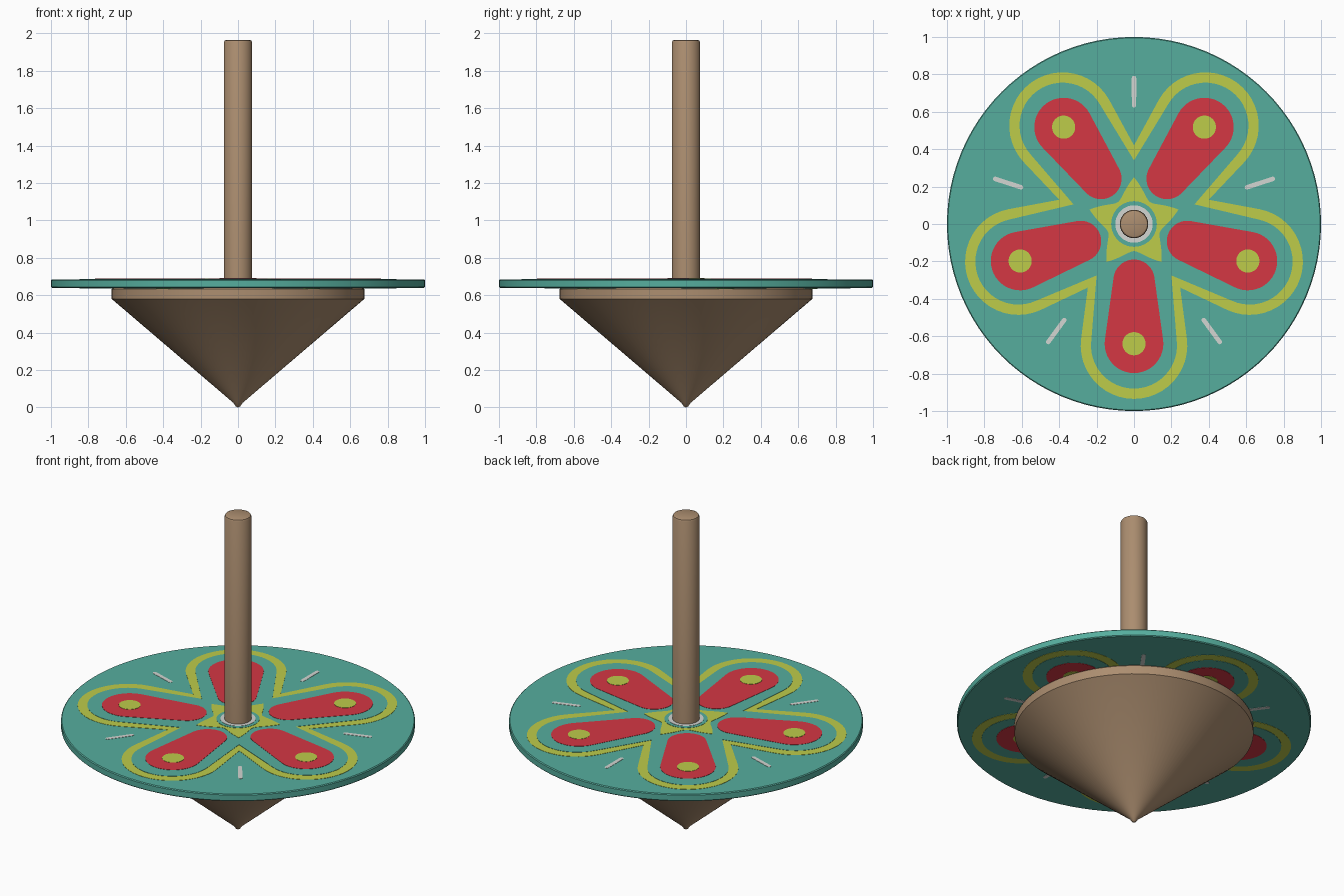
import bpy
import bmesh
from math import radians, cos, sin, acos, pi

cube = bpy.data.objects.get("Cube")
if cube:
    bpy.data.objects.remove(cube)

SEGMENTS = 96
DISC_LOW, DISC_HIGH = 0.64, 0.684
PETALS = [radians(-90 + 72 * i) for i in range(5)]
VALLEYS = [a + pi / 5 for a in PETALS]


def material(name, rgb):
    """Make a flat material from display colour values, converted to linear."""
    linear = [((c / 255 + 0.055) / 1.055) ** 2.4 for c in rgb]
    mat = bpy.data.materials.new(name)
    mat.use_nodes = True
    mat.diffuse_color = (*linear, 1)
    mat.node_tree.nodes["Principled BSDF"].inputs["Base Color"].default_value = (*linear, 1)
    return mat


wood = material("wood_brown", (172, 142, 112))
teal = material("teal_paint", (86, 174, 158))
yellow = material("yellow_green_paint", (189, 204, 74))
red = material("red_paint", (213, 55, 68))
pale = material("pale_grey_paint", (212, 214, 210))


def finish(name, bm, mat, smooth=False):
    bmesh.ops.recalc_face_normals(bm, faces=bm.faces)
    mesh = bpy.data.meshes.new(name)
    bm.to_mesh(mesh)
    bm.free()
    mesh.materials.append(mat)
    obj = bpy.data.objects.new(name, mesh)
    bpy.context.collection.objects.link(obj)
    if smooth:
        bpy.ops.object.select_all(action="DESELECT")
        obj.select_set(True)
        bpy.context.view_layer.objects.active = obj
        bpy.ops.object.shade_smooth_by_angle(angle=radians(30))
    return obj


def lathe(name, profile, mat):
    """Spin an (r, z) profile that starts and ends on the axis."""
    bm = bmesh.new()
    verts = [bm.verts.new((r, 0, z)) for r, z in profile]
    edges = [bm.edges.new(pair) for pair in zip(verts, verts[1:])]
    bmesh.ops.spin(bm, geom=verts + edges, cent=(0, 0, 0), axis=(0, 0, 1),
                   angle=2 * pi, steps=SEGMENTS, use_duplicate=False)
    bmesh.ops.remove_doubles(bm, verts=bm.verts, dist=0.0001)
    return finish(name, bm, mat, smooth=True)


def plates(name, outlines, height, mat, both=True):
    """Thin painted plates on the disc; the underside is the top turned about x."""
    bm = bmesh.new()
    for side in ((1, -1) if both else (1,)):
        base = DISC_HIGH if side > 0 else DISC_LOW
        for outline in outlines:
            face = bm.faces.new([bm.verts.new((x, y * side, base - side * 0.001))
                                 for x, y in outline])
            geom = bmesh.ops.extrude_face_region(bm, geom=[face])["geom"]
            for v in geom:
                if isinstance(v, bmesh.types.BMVert):
                    v.co.z = base + side * height
    return finish(name, bm, mat)


def arc(u, r, start, end, steps=24):
    return [(u + r * cos(start + (end - start) * i / steps),
             r * sin(start + (end - start) * i / steps)) for i in range(steps + 1)]


def turn(points, angle):
    c, s = cos(angle), sin(angle)
    return [(x * c - y * s, x * s + y * c) for x, y in points]


def capsule(u0, r0, u1, r1):
    """Tapered shape with round ends, lying along +x."""
    a = acos((r0 - r1) / (u1 - u0))
    return arc(u1, r1, -a, a) + arc(u0, r0, a, 2 * pi - a)


def circle(u, r):
    return arc(u, r, 0, 2 * pi, 48)[:-1]


def flower(tip, radius, valley):
    """Five-lobed outline with a sharp corner in each valley."""
    points = []
    for angle in PETALS:
        lobe = [(valley * cos(pi / 5), -valley * sin(pi / 5))]
        lobe += arc(tip, radius, radians(-97), radians(97))
        points += turn(lobe, angle)
    return points


def star(inner, outer, steps=10):
    """Star with curved sides that point into the valleys."""
    points = []
    for angle in PETALS:
        for i in range(-steps, steps):
            t = i / steps
            r = inner + (outer - inner) * abs(t) ** 1.8
            points.append((r * cos(angle + t * pi / 5), r * sin(angle + t * pi / 5)))
    return points


# Turned wooden parts
lathe("cone_body", [(0, 0), (0.012, 0.006), (0.025, 0.025), (0.675, 0.58),
                    (0.675, 0.633), (0.668, DISC_LOW), (0, DISC_LOW)], wood)
lathe("stem", [(0, 0.62), (0.076, 0.62), (0.076, 1.952), (0.072, 1.961),
               (0.063, 1.965), (0, 1.965)], wood)

# Flat spinning disc
lathe("disc", [(0, DISC_LOW), (0.995, DISC_LOW), (1, DISC_LOW + 0.005),
               (1, DISC_HIGH - 0.005), (0.995, DISC_HIGH), (0, DISC_HIGH)], teal)

# Painted flower, layered from the outline inwards
plates("flower_outline", [flower(0.65, 0.285, 0.42)], 0.0015, yellow)
plates("flower_field", [flower(0.65, 0.23, 0.34)], 0.003, teal)
plates("petals", [turn(capsule(0.3, 0.11, 0.64, 0.157), a) for a in PETALS], 0.0045, red)
plates("petal_dots", [turn(circle(0.64, 0.062), a) for a in PETALS], 0.006, yellow)

# Dashes between the petals
plates("dashes", [turn(capsule(0.635, 0.012, 0.78, 0.0121), a) for a in VALLEYS], 0.0015, pale)

# Star and rings around the stem
plates("centre_star", [star(0.145, 0.25)], 0.0045, yellow, both=False)
plates("centre_ring", [circle(0, 0.122)], 0.006, teal, both=False)
plates("stem_ring", [circle(0, 0.1)], 0.0075, pale, both=False)
